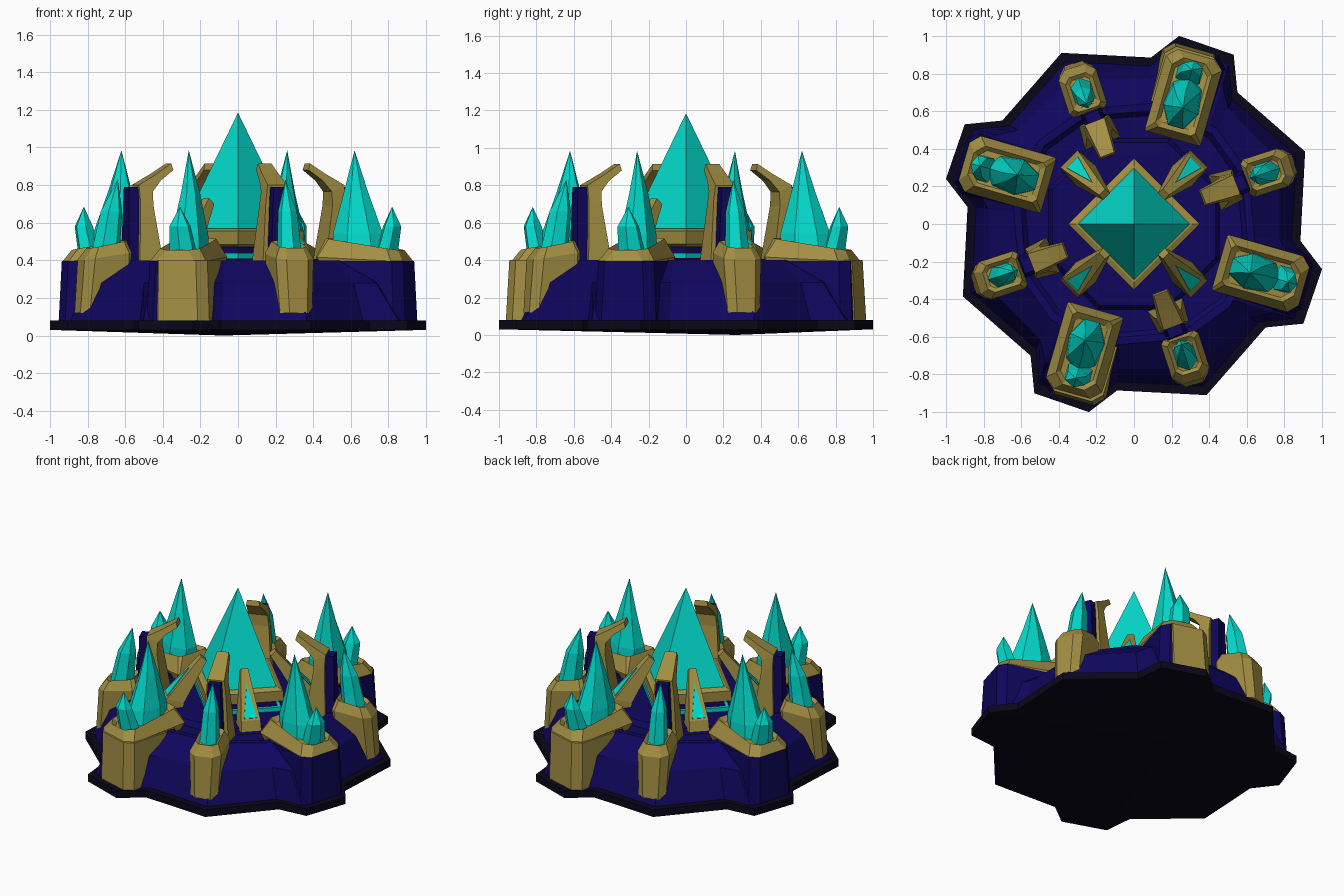
import bpy, bmesh, math
from mathutils import Matrix, Vector

if "Cube" in bpy.data.objects:
    bpy.data.objects.remove(bpy.data.objects["Cube"])


def material(name, rgb):
    m = bpy.data.materials.new(name)
    m.diffuse_color = (*rgb, 1)
    m.use_nodes = True
    m.node_tree.nodes["Principled BSDF"].inputs["Base Color"].default_value = m.diffuse_color
    return m


BLACK = material("dark_stone", (0.003, 0.002, 0.010))
BLUE = material("navy_stone", (0.005, 0.002, 0.11))
GOLD = material("gold", (0.36, 0.27, 0.055))
CYAN = material("crystal", (0.001, 0.70, 0.60))


def loft(name, rings, mat, T=Matrix()):
    """Bridge rings of equal length; a single-point ring makes a tip."""
    bm = bmesh.new()
    rows = [[bm.verts.new(T @ Vector(p)) for p in r] for r in rings]
    for a, b in zip(rows, rows[1:]):
        n = max(len(a), len(b))
        for i in range(n):
            j = (i + 1) % n
            if len(b) == 1:
                bm.faces.new((a[i], a[j], b[0]))
            elif len(a) == 1:
                bm.faces.new((a[0], b[j], b[i]))
            else:
                bm.faces.new((a[i], a[j], b[j], b[i]))
    for r in (rows[0], rows[-1]):
        if len(r) > 2:
            bm.faces.new(r)
    bmesh.ops.recalc_face_normals(bm, faces=bm.faces)
    me = bpy.data.meshes.new(name)
    bm.to_mesh(me)
    bm.free()
    me.materials.append(mat)
    ob = bpy.data.objects.new(name, me)
    bpy.context.collection.objects.link(ob)
    return ob


def cut_rect(u0, u1, w, c, z, slope=0.0, ci=None):
    """Rectangle with clipped corners (ci on the inner end), tilted along u."""
    ci = c if ci is None else ci
    pts = [(u0 + ci, -w), (u1 - c, -w), (u1, -w + c), (u1, w - c),
           (u1 - c, w), (u0 + ci, w), (u0, w - ci), (u0, -w + ci)]
    return [(u, v, z + slope * u) for u, v in pts]


def ngon(n, r, z, cx=0, cy=0, ry=None, turn=0):
    ry = ry or r
    return [(cx + r * math.cos(turn + math.tau * i / n),
             cy + ry * math.sin(turn + math.tau * i / n), z) for i in range(n)]


def four(quarter, z, s=1):
    """Repeat a quarter outline around the centre, clockwise."""
    out, q = [], quarter
    for k in range(4):
        out += [(x * s, y * s, z) for x, y in q]
        q = [(y, -x) for x, y in q]
    return out


def frame(x, y, deg, k):
    return (Matrix.Rotation(k * math.pi / 2, 4, 'Z') @ Matrix.Translation((x, y, 0))
            @ Matrix.Rotation(math.radians(deg), 4, 'Z'))


# Foundation slab and sloped plinth
outer = [(-0.385, 0.91), (0.09, 0.885), (0.24, 1.0), (0.53, 0.90), (0.55, 0.70)]
rim = [(-0.27, 0.61), (0.07, 0.64), (0.13, 0.64), (0.40, 0.53), (0.44, 0.51)]
mid = [(a * .55 + c * .45, b * .55 + d * .45) for (a, b), (c, d) in zip(outer, rim)]
loft("foundation", [[(-0.08, 0.27, 0)], four(outer, .03), four(outer, .08)], BLACK)
loft("plinth", [four(outer, .075, .95), four(mid, .28), four(rim, .40),
                four(rim, .40, .94), four(rim, .37, .90)], BLUE)

# Stepped dais with glowing band
E = math.pi / 8
loft("dais", [ngon(8, .50, .36, turn=E), ngon(8, .47, .405, turn=E),
              ngon(8, .40, .41, turn=E)], BLUE)
loft("glow_band", [ngon(4, .335, .405), ngon(4, .335, .438)], CYAN)
loft("dais_top", [ngon(4, .31, .42), ngon(4, .29, .48)], BLUE)

# Central pyramid
loft("pyramid_mount", [ngon(4, .31, .47), ngon(4, .35, .485), ngon(4, .35, .555),
                       ngon(4, .31, .57)], GOLD)
loft("pyramid_crystal", [ngon(4, .30, .565), [(0, 0, 1.185)]], CYAN)

for k in range(4):
    # Large crystal cluster: pedestal, crown, crystals
    T = frame(.685, -.27, -16, k)
    loft("cluster_pedestal", [cut_rect(-.22, .245, .17, .05, .075),
                              cut_rect(-.20, .232, .155, .05, .395)], BLUE, T)
    loft("cluster_crown", [cut_rect(-.22, .215, .14, .05, .36, -.05, .01),
                           cut_rect(-.24, .228, .155, .05, .405, -.05, .01),
                           cut_rect(-.20, .19, .11, .05, .485, -.16, .02),
                           cut_rect(-.17, .165, .09, .04, .46, -.16, .02)], GOLD, T)
    if k % 2:  # front and back clusters carry a gold buttress
        def block(u0, u1, v0, v1, z):
            return [(u0, v0, z), (u1 - .05, v0, z), (u1, v0 + .05, z),
                    (u1, v1 - .05, z), (u1 - .05, v1, z), (u0, v1, z)]
        loft("cluster_buttress", [block(.10, .252, -.14, .18, .08),
                                  block(-.08, .237, -.14, .165, .40)], GOLD, T)
    loft("large_crystal", [ngon(7, .15, .42, -.04, 0, .105),
                           ngon(7, .14, .54, -.05, 0, .095),
                           ngon(7, .068, .76, -.06, 0, .05),
                           [(-.065, -.01, .985)]], CYAN, T)
    loft("side_crystal", [ngon(6, .065, .41, .10, .01, .08),
                          ngon(6, .05, .58, .14, 0, .06),
                          [(.14, 0, .685)]], CYAN, T)

    # Small spire against the wall
    T = frame(.725, .28, 18, k)
    loft("spire_post", [cut_rect(-.12, .135, .09, .04, .12, 0, .01),
                        cut_rect(-.14, .115, .105, .045, .42, -.15, .02),
                        cut_rect(-.12, .07, .075, .03, .48, -.2, .02),
                        cut_rect(-.10, .05, .055, .02, .46, -.2, .02)], GOLD, T)
    loft("spire_crystal", [ngon(6, .08, .43, -.02, 0, .065),
                           ngon(6, .06, .66, -.055, 0, .05),
                           [(-.09, 0, .83)]], CYAN, T)

    # Hooked fin: pillar with a slim arm bending inward, and a navy back panel
    T = frame(0, 0, 21, k)
    path = [(.46, .59, .37, .37, .10), (.51, .58, .69, .72, .075),
            (.51, .585, .765, .80, .065), (.46, .48, .825, .86, .055),
            (.385, .395, .88, .915, .045)]
    loft("hooked_fin", [[(a, -w, za), (b, -w * .85, zb), (b, w * .85, zb), (a, w, za)]
                        for a, b, za, zb, w in path], GOLD, T)
    loft("fin_panel", [[(a, -w, z), (b, -w, z), (b, w, z), (a, w, z)]
                       for a, b, w, z in ((.54, .645, .06, .37), (.54, .635, .04, .79))],
         BLUE, T)

    # Leaning shard with crystal inlay on its sloping face
    T = frame(0, 0, 45, k)

    def shard(r, z, w, d):
        return [(r, -w, z), (r, w, z), (r - d, w * 1.2, z - .03), (r - d, -w * 1.2, z - .03)]

    def inlay(h):
        pts = [(.04, -.042), (.04, .042), (.68, 0)]
        return [(.47 - .23 * t + .75 * h, v, .47 + .26 * t + .66 * h) for t, v in pts]
    loft("leaning_shard", [shard(.49, .40, .065, .12), shard(.47, .47, .062, .11),
                           shard(.24, .73, .022, .035)], GOLD, T)
    loft("shard_inlay", [inlay(-.02), inlay(.006)], CYAN, T)
